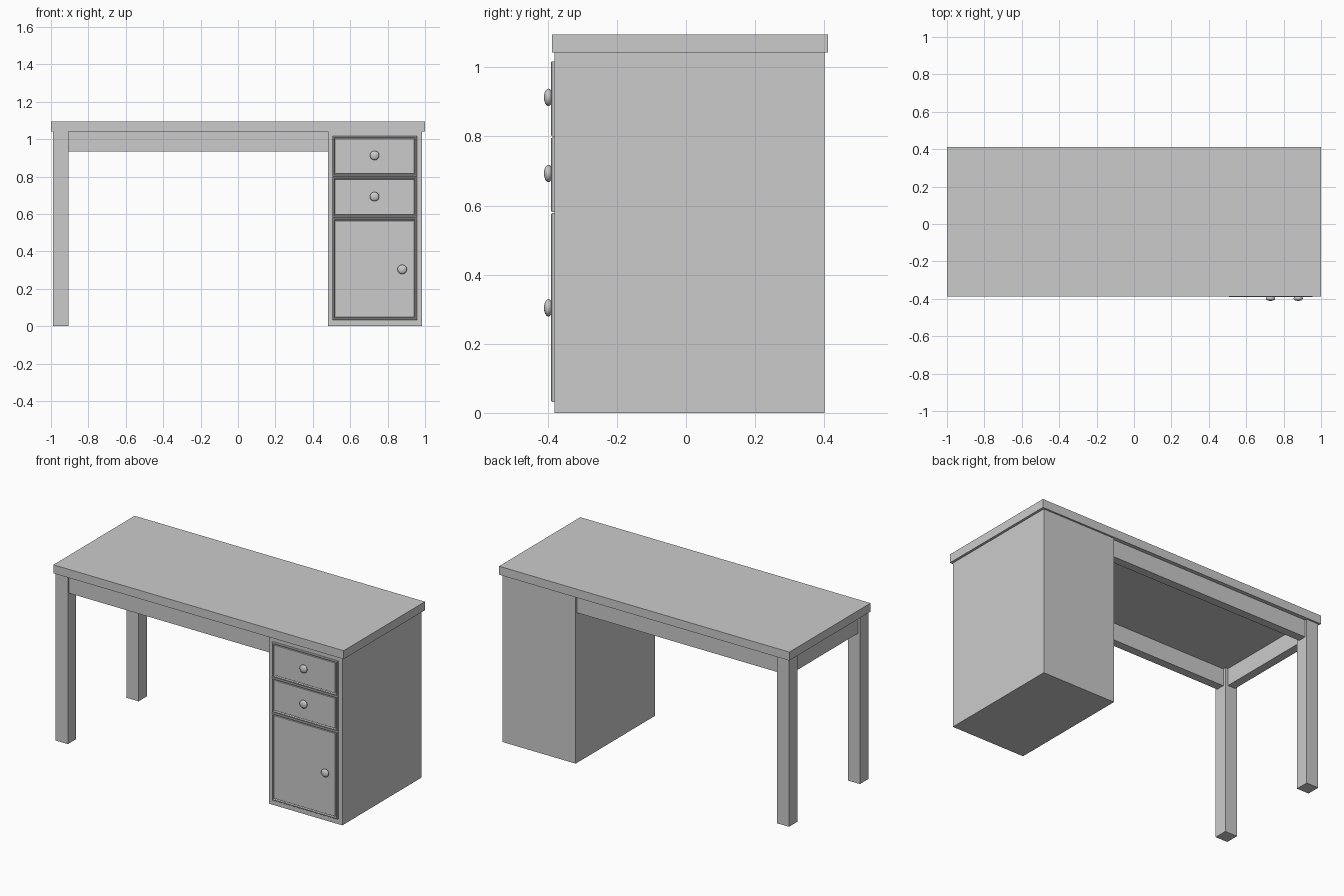
import bpy, bmesh, math

if "Cube" in bpy.data.objects:
    bpy.data.objects.remove(bpy.data.objects["Cube"])


def add_object(name, bm):
    bmesh.ops.recalc_face_normals(bm, faces=bm.faces)
    mesh = bpy.data.meshes.new(name)
    bm.to_mesh(mesh)
    bm.free()
    ob = bpy.data.objects.new(name, mesh)
    bpy.context.collection.objects.link(ob)
    return ob


def box(name, x, y, z):
    bm = bmesh.new()
    bmesh.ops.create_cube(bm, size=1)
    for v in bm.verts:
        for i, (a, b) in enumerate((x, y, z)):
            v.co[i] = (a + b) / 2 + v.co[i] * (b - a)
    return add_object(name, bm)


def moulded_panel(name, x, z, profile):
    """Panel facing -y; profile lists (inset, y) rings from back to centre."""
    bm = bmesh.new()
    rings = []
    for d, y in profile:
        corners = ((x[0] + d, z[0] + d), (x[1] - d, z[0] + d),
                   (x[1] - d, z[1] - d), (x[0] + d, z[1] - d))
        rings.append([bm.verts.new((cx, y, cz)) for cx, cz in corners])
    for a, b in zip(rings, rings[1:]):
        for i in range(4):
            j = (i + 1) % 4
            bm.faces.new((a[i], a[j], b[j], b[i]))
    bm.faces.new(rings[0])
    bm.faces.new(rings[-1])
    return add_object(name, bm)


def knob(name, x, z):
    bpy.ops.mesh.primitive_uv_sphere_add(segments=24, ring_count=14, radius=1, location=(x, -0.398, z),
                                         rotation=(math.pi / 2, 0, 0))
    ob = bpy.context.object
    ob.name = name
    ob.scale = (0.025, 0.025, 0.013)
    bpy.ops.object.shade_smooth()


UNDER = 1.042
FRONT, BACK = -0.38, 0.40

# Worktop and cabinet body
box("desktop", (-1, 1), (-0.388, 0.411), (UNDER, 1.095))
box("cabinet", (0.48, 0.985), (FRONT, BACK), (0, UNDER))

# Legs on the open side
for name, y in (("front_leg", (FRONT, FRONT + 0.083)), ("back_leg", (BACK - 0.083, BACK))):
    box(name, (-0.99, -0.907), y, (0, UNDER))

# Aprons under the top
apron_z = (0.935, UNDER)
box("front_apron", (-0.907, 0.48), (FRONT + 0.013, FRONT + 0.065), apron_z)
box("back_apron", (-0.907, 0.48), (BACK - 0.065, BACK - 0.013), apron_z)
box("side_apron", (-0.977, -0.925), (FRONT + 0.083, BACK - 0.083), apron_z)

# Drawer fronts and door with a raised moulding round the edge
edge = [(0, -0.378), (0, -0.387), (0.003, -0.391), (0.008, -0.391),
        (0.012, -0.384), (0.014, -0.384), (0.016, -0.387)]
for name, z in (("upper_drawer", (0.80, 1.017)), ("lower_drawer", (0.581, 0.797)),
                ("door", (0.032, 0.578))):
    moulded_panel(name, (0.506, 0.957), z, edge)

# Knobs
knob("upper_drawer_knob", 0.73, 0.913)
knob("lower_drawer_knob", 0.73, 0.693)
knob("door_knob", 0.878, 0.304)
